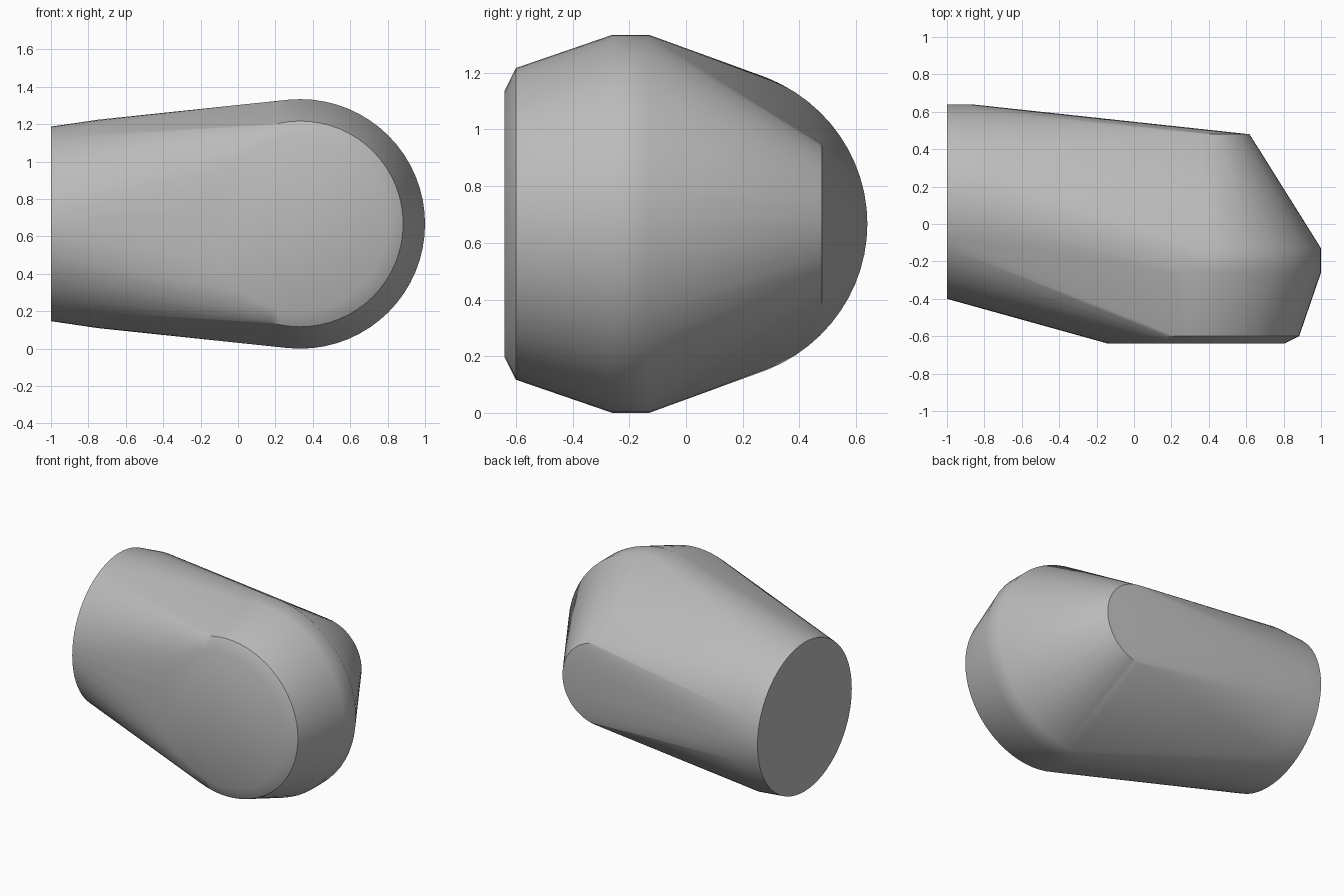
import bpy, bmesh, math
from mathutils import Vector

cube = bpy.data.objects.get("Cube")
if cube:
    bpy.data.objects.remove(cube, do_unlink=True)

CENTRE_Z = 0.667
SEGMENTS = 64


def ring(bm, centre, axis_a, axis_b):
    """Add a ring of points spanned by two half-axes."""
    c, a, b = Vector(centre), Vector(axis_a), Vector(axis_b)
    for i in range(SEGMENTS):
        t = math.tau * i / SEGMENTS
        bm.verts.new(c + a * math.cos(t) + b * math.sin(t))


bm = bmesh.new()

# Rounded head: stepped profile (y, radius) turned about the y axis
for y, r in [(-0.64, 0.47), (-0.60, 0.55), (-0.26, 0.667), (-0.13, 0.667), (0.48, 0.285)]:
    ring(bm, (0.333, y, CENTRE_Z), (r, 0, 0), (0, 0, r))

# Neck: flat end disc and a slanted collar next to it
ring(bm, (-1, 0.12, CENTRE_Z), (0, 0.52, 0), (0, 0, 0.52))
ring(bm, (-0.75, 0.07, CENTRE_Z), (-0.12, 0.57, 0), (0, 0, 0.557))

# Skin stretched over head and neck
hull = bmesh.ops.convex_hull(bm, input=bm.verts)
loose = {g for g in hull["geom_interior"] + hull["geom_unused"]
         if isinstance(g, bmesh.types.BMVert)}
bmesh.ops.delete(bm, geom=list(loose), context="VERTS")
bmesh.ops.dissolve_limit(bm, angle_limit=math.radians(0.3),
                         verts=bm.verts, edges=bm.edges)
bmesh.ops.recalc_face_normals(bm, faces=bm.faces)

mesh = bpy.data.meshes.new("tapered_housing")
bm.to_mesh(mesh)
bm.free()
housing = bpy.data.objects.new("tapered_housing", mesh)
bpy.context.collection.objects.link(housing)

# Plain grey finish
grey = bpy.data.materials.new("plain_grey")
grey.use_nodes = True
colour = (0.5, 0.5, 0.5, 1)
grey.diffuse_color = colour
grey.node_tree.nodes["Principled BSDF"].inputs["Base Color"].default_value = colour
mesh.materials.append(grey)

bpy.ops.object.select_all(action="DESELECT")
housing.select_set(True)
bpy.context.view_layer.objects.active = housing
bpy.ops.object.shade_smooth_by_angle(angle=math.radians(35))
